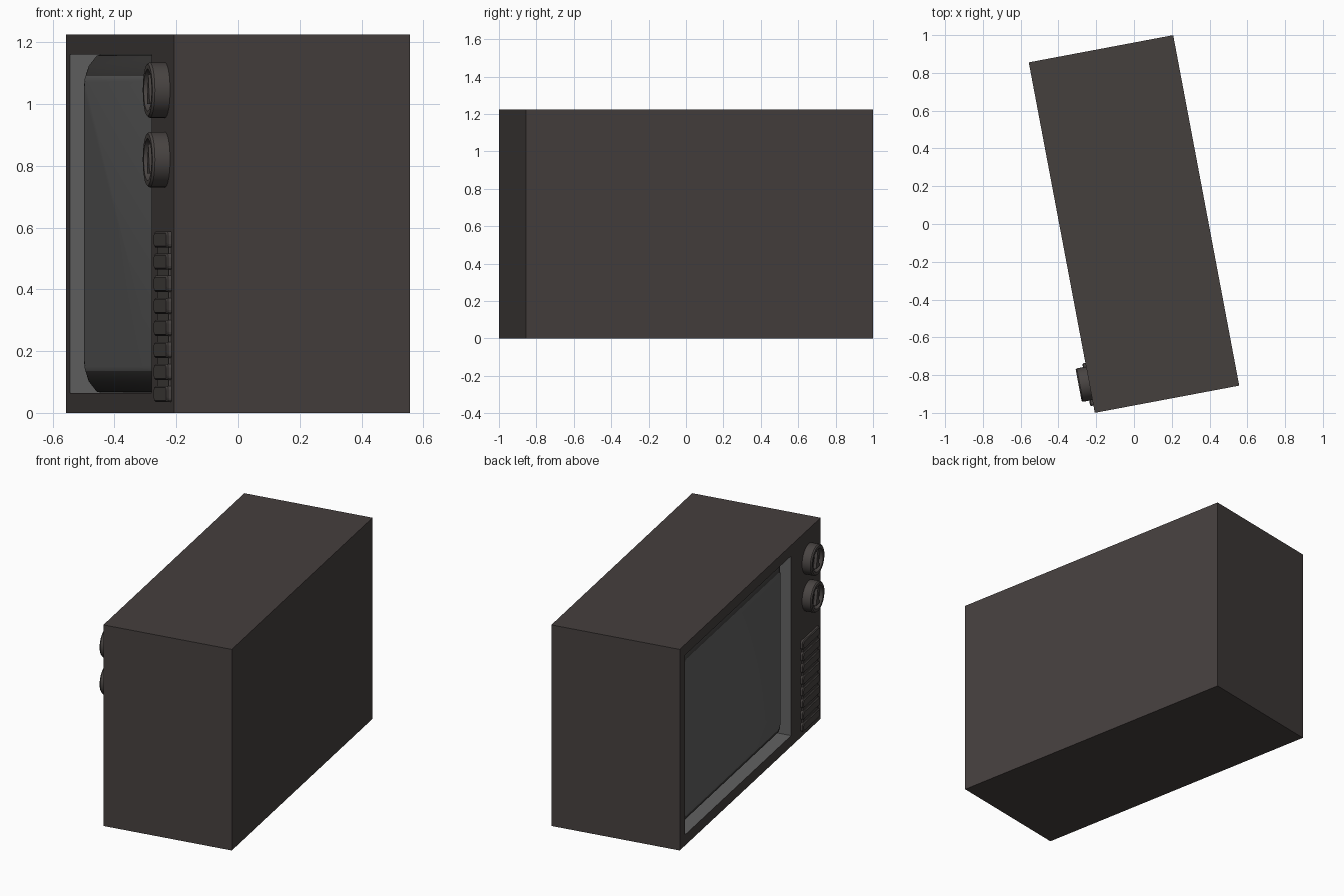
import bpy, bmesh, math
from mathutils import Matrix

if "Cube" in bpy.data.objects:
    bpy.data.objects.remove(bpy.data.objects["Cube"])

# The set is modelled with its screen facing local -y, then turned about z
ROT = Matrix.Rotation(math.radians(-79.33), 4, 'Z')
W, D, H = 0.944, 0.389, 1.225            # half width, half depth, height
X0, X1, Z0, Z1 = -0.875, 0.55, 0.065, 1.16   # screen opening


def mat(name, rgb):
    m = bpy.data.materials.new(name)
    m.diffuse_color = (*rgb, 1)
    m.use_nodes = True
    m.node_tree.nodes["Principled BSDF"].inputs["Base Color"].default_value = m.diffuse_color
    return m


BROWN = mat("dark_brown", (0.060, 0.050, 0.048))
GREY = mat("screen_grey", (0.122, 0.122, 0.122))
DARK = mat("bezel_dark", (0.045, 0.043, 0.042))
TRIM = mat("trim_brown", (0.066, 0.058, 0.055))


def finish(bm, name, mats, smooth=False):
    bmesh.ops.recalc_face_normals(bm, faces=bm.faces[:])
    bmesh.ops.transform(bm, matrix=ROT, verts=bm.verts[:])
    me = bpy.data.meshes.new(name)
    bm.to_mesh(me)
    bm.free()
    for m in mats:
        me.materials.append(m)
    ob = bpy.data.objects.new(name, me)
    bpy.context.collection.objects.link(ob)
    if smooth:
        bpy.context.view_layer.objects.active = ob
        ob.select_set(True)
        bpy.ops.object.shade_smooth_by_angle(angle=math.radians(35))
        ob.select_set(False)
    return ob


def rect(x0, x1, z0, z1, y, r=0, n=6):
    """Rectangle loop, with rounded corners when r > 0."""
    if not r:
        return [(x0, y, z0), (x1, y, z0), (x1, y, z1), (x0, y, z1)]
    pts = []
    for cx, cz, a in ((x0 + r, z0 + r, 180), (x1 - r, z0 + r, 270),
                      (x1 - r, z1 - r, 0), (x0 + r, z1 - r, 90)):
        for i in range(n + 1):
            t = math.radians(a + 90 * i / n)
            pts.append((cx + r * math.cos(t), y, cz + r * math.sin(t)))
    return pts


def loft(bm, loops, mats, caps=(True, True)):
    """Bridge successive loops; mats[i] is the material of band i."""
    rows = [[bm.verts.new(p) for p in lp] for lp in loops]
    n = len(rows[0])
    for a, b, m in zip(rows, rows[1:], mats):
        for i in range(n):
            j = (i + 1) % n
            bm.faces.new((a[i], a[j], b[j], b[i])).material_index = m
    if caps[0]:
        bm.faces.new(rows[0]).material_index = mats[0]
    if caps[1]:
        bm.faces.new(rows[-1]).material_index = mats[-1]


# Cabinet with recessed opening
bm = bmesh.new()
loft(bm, [rect(-W, W, 0, H, D), rect(-W, W, 0, H, -D),
          rect(X0, X1, Z0, Z1, -D), rect(X0, X1, Z0, Z1, -D + 0.1)], (0, 0, 1))
finish(bm, "cabinet", [BROWN, GREY])

# Bulging screen: dark curved rim and grey front
bm = bmesh.new()
loops = [rect(X0 + i, X1 - i, Z0 + i, Z1 - i, -D + d, r)
         for i, d, r in ((0.001, 0.098, 0.02), (0.003, 0.085, 0.02), (0.035, 0.052, 0.03),
                         (0.07, 0.034, 0.03), (0.085, 0.031, 0.03))]
loft(bm, loops, (0, 0, 0, 1), (False, True))
finish(bm, "screen", [DARK, GREY], True)


def knob(name, x, z):
    bm = bmesh.new()
    # Turned body with a dished front: (radius, height from the face)
    prof = ((0.09, -0.005), (0.09, 0.05), (0.084, 0.057), (0.068, 0.057), (0.06, 0.038))
    n = 32
    loft(bm, [[(x + r * math.cos(2 * math.pi * i / n), -D - h,
                z + r * math.sin(2 * math.pi * i / n)) for i in range(n)]
              for r, h in prof], (0,) * 4)
    # Tapered pointer ridge inside the dish
    tri = ((-0.024, -0.045), (0.024, -0.045), (0, 0.05))
    loft(bm, [[(x + a, -D - h, z + b) for a, b in tri] for h in (0.037, 0.055)], (0,))
    finish(bm, name, [TRIM], True)


knob("upper_knob", 0.785, 1.045)
knob("lower_knob", 0.785, 0.82)

# Speaker grille: thin backing plate and eight bars
bm = bmesh.new()
loft(bm, [rect(0.69, 0.89, 0.045, 0.58, -D + 0.005),
          rect(0.69, 0.89, 0.045, 0.58, -D - 0.007)], (0,))
for k in range(8):
    z = 0.061 + 0.0714 * k
    loft(bm, [rect(0.675 + i, 0.905 - i, z - 0.026 + i, z + 0.026 - i, -D - h, 0.012, 3)
              for i, h in ((0, -0.004), (0, 0.012), (0.005, 0.017))], (0, 0))
finish(bm, "speaker_grille", [TRIM])
